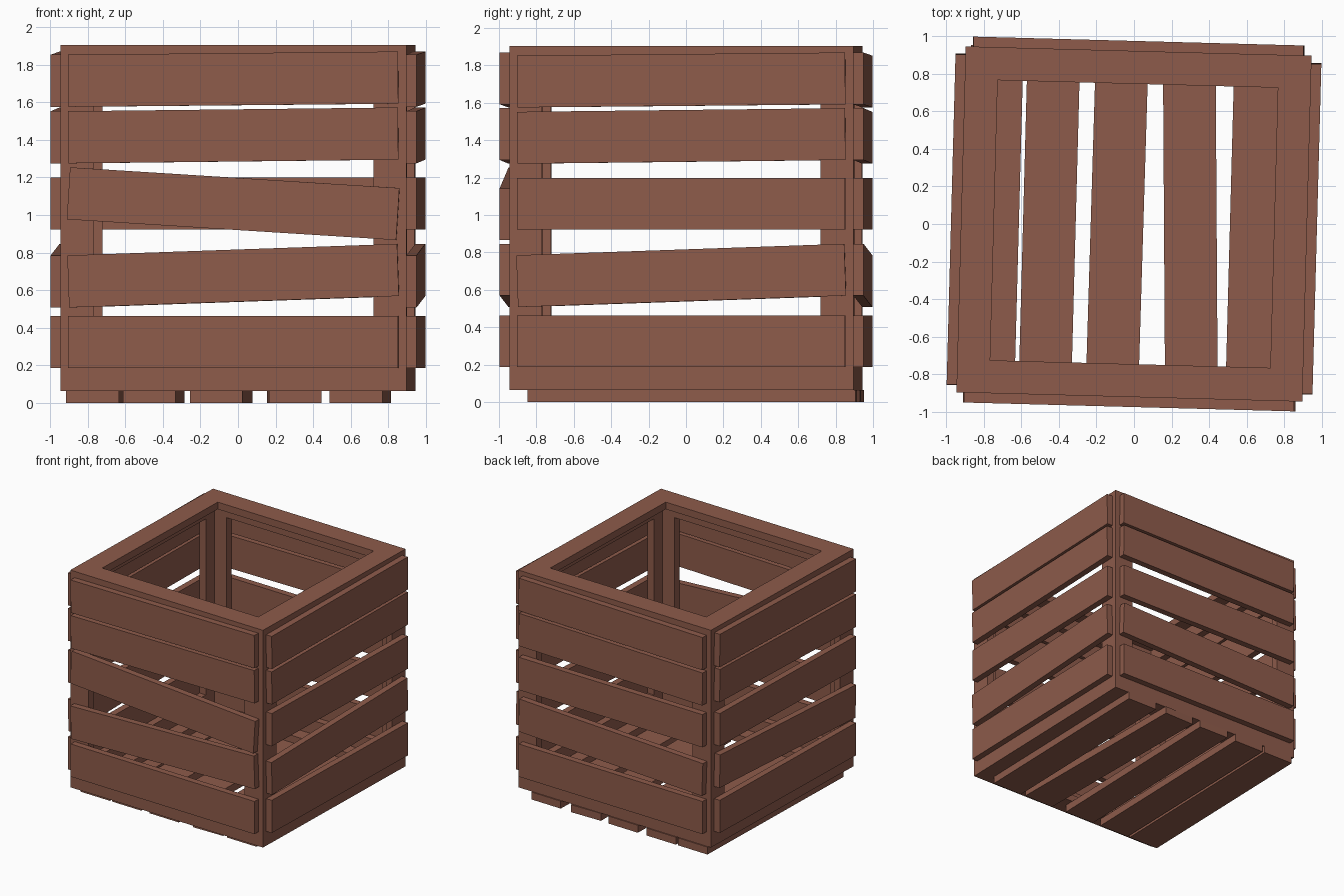
import bpy, bmesh, math
from mathutils import Matrix, Vector

if "Cube" in bpy.data.objects:
    bpy.data.objects.remove(bpy.data.objects["Cube"])

wood = bpy.data.materials.new("brown_wood")
wood.diffuse_color = (0.27, 0.105, 0.07, 1)
wood.use_nodes = True
wood.node_tree.nodes["Principled BSDF"].inputs["Base Color"].default_value = wood.diffuse_color

YAW = Matrix.Rotation(math.radians(-1.54), 4, 'Z')   # whole crate is slightly turned
HALF = 0.92                                          # half width of the frame
MID = 0.985                                          # height of the frame's centre


def add_object(name, bm, matrix):
    mesh = bpy.data.meshes.new(name)
    bmesh.ops.recalc_face_normals(bm, faces=bm.faces)
    bm.to_mesh(mesh)
    bm.free()
    mesh.materials.append(wood)
    obj = bpy.data.objects.new(name, mesh)
    obj.matrix_world = YAW @ matrix
    bpy.context.collection.objects.link(obj)
    return obj


def plank(name, size, matrix):
    bm = bmesh.new()
    bmesh.ops.create_cube(bm, size=1)
    bmesh.ops.scale(bm, vec=Vector(size), verts=bm.verts)
    return add_object(name, bm, matrix)


# Open frame: cube shell with a square opening in every face
bm = bmesh.new()
bmesh.ops.create_cube(bm, size=2 * HALF)
openings = list(bm.faces)
bmesh.ops.inset_individual(bm, faces=openings, thickness=0.175, use_even_offset=True)
bmesh.ops.delete(bm, geom=openings, context='FACES')
frame = add_object("crate_frame", bm, Matrix.Translation((0, 0, MID)))
shell = frame.modifiers.new("board_thickness", 'SOLIDIFY')
shell.thickness = 0.06
shell.offset = -1
shell.use_even_offset = True

# Side planks: centre height and tilt in degrees
rows = [(0.325, 0), (0.677, 2), (1.06, 0), (1.423, 0.65), (1.722, 0.55)]
# Walls: turn about z, tilt direction
walls = {"front": (0, 1), "right": (90, 1), "back": (180, -1), "left": (270, -1)}
for side, (turn, sign) in walls.items():
    for i, (z, tilt) in enumerate(rows):
        angle = sign * tilt
        if side == "front" and i == 2:
            angle = -3.6                              # the loose plank
        m = (Matrix.Rotation(math.radians(turn), 4, 'Z')
             @ Matrix.Translation((0, -HALF - 0.026, z))
             @ Matrix.Rotation(math.radians(-angle), 4, 'Y'))
        plank(f"{side}_plank_{i + 1}", (1.755, 0.054, 0.277), m)

# Floor planks under the frame: centre x and small turn
floor = [(-0.752, 0), (-0.45, 0), (-0.09, -0.2), (0.298, 1.9), (0.65, 0)]
for i, (x, turn) in enumerate(floor):
    m = (Matrix.Translation((x, 0.05, 0.0325))
         @ Matrix.Rotation(math.radians(turn), 4, 'Z'))
    plank(f"floor_plank_{i + 1}", (0.28, 1.755, 0.063), m)
